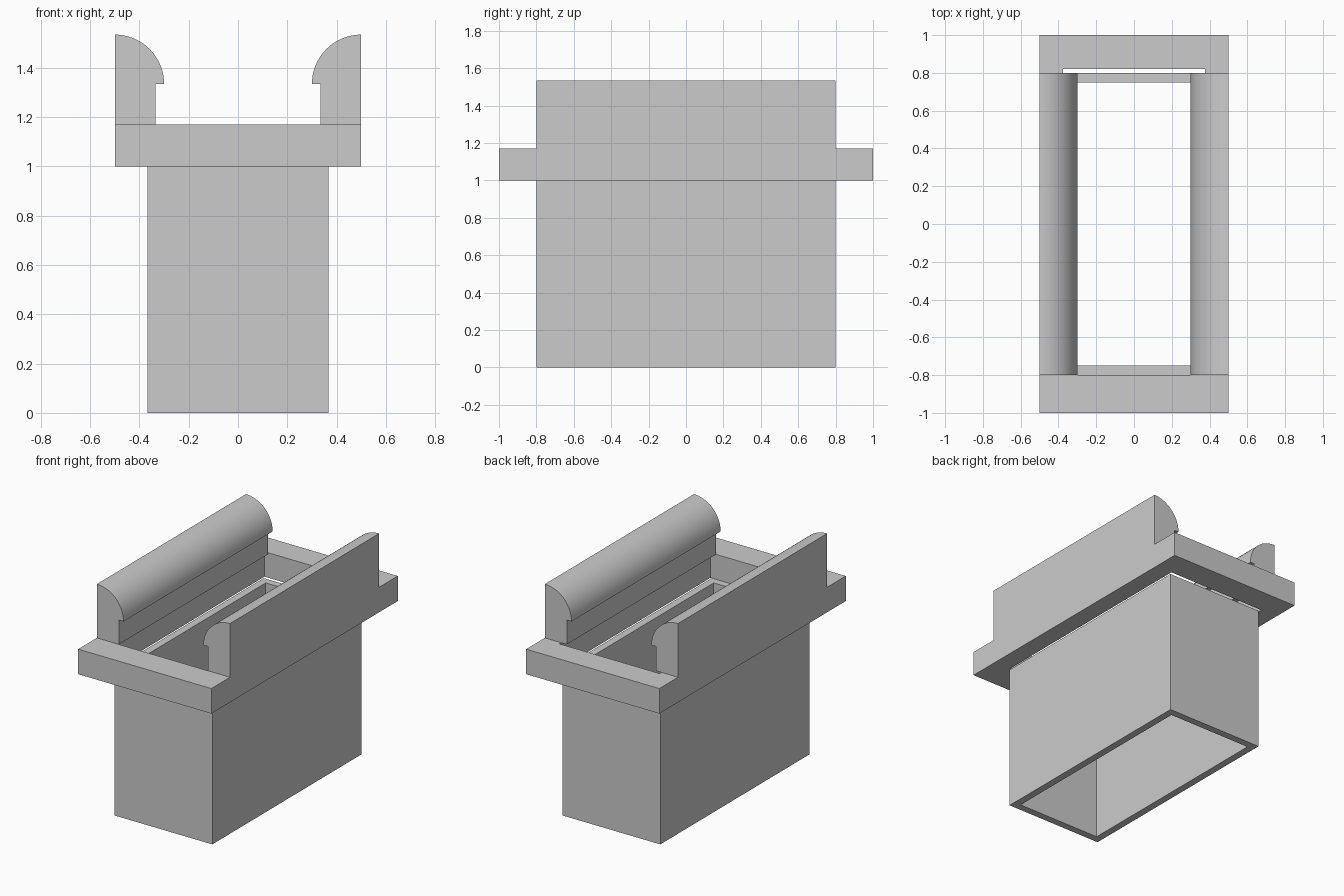
import bpy
import bmesh
import math

cube = bpy.data.objects.get("Cube")
if cube:
    bpy.data.objects.remove(cube, do_unlink=True)

grey = bpy.data.materials.new("plain grey")
grey.use_nodes = True
colour = (0.6, 0.6, 0.6, 1)
grey.diffuse_color = colour
grey.node_tree.nodes["Principled BSDF"].inputs["Base Color"].default_value = colour


def make_object(name, bm):
    bmesh.ops.recalc_face_normals(bm, faces=bm.faces)
    mesh = bpy.data.meshes.new(name)
    bm.to_mesh(mesh)
    bm.free()
    mesh.materials.append(grey)
    obj = bpy.data.objects.new(name, mesh)
    bpy.context.collection.objects.link(obj)
    return obj


def rectangular_tube(name, outer, inner, z0, z1):
    """Open rectangular ring; outer and inner are (x0, x1, y0, y1)."""
    bm = bmesh.new()

    def loop(rect, z):
        x0, x1, y0, y1 = rect
        return [bm.verts.new((x, y, z)) for x, y in
                ((x0, y0), (x1, y0), (x1, y1), (x0, y1))]

    loops = [loop(outer, z0), loop(outer, z1), loop(inner, z1), loop(inner, z0)]
    for a, b in zip(loops, loops[1:] + loops[:1]):
        for i in range(4):
            j = (i + 1) % 4
            bm.faces.new((a[i], a[j], b[j], b[i]))
    return make_object(name, bm)


def rail(name, side, segments=24):
    """Upright strip with a quarter-round lip, extruded along y."""
    edge, radius, z_lip = 0.5, 0.2, 1.335
    profile = [(edge, 1.17), (0.335, 1.17), (0.335, z_lip)]
    for i in range(segments + 1):
        a = math.pi / 2 * i / segments
        profile.append((edge - radius * math.cos(a), z_lip + radius * math.sin(a)))
    bm = bmesh.new()
    face = bm.faces.new([bm.verts.new((side * x, -0.8, z)) for x, z in profile])
    result = bmesh.ops.extrude_face_region(bm, geom=[face], use_keep_orig=True)
    moved = [v for v in result["geom"] if isinstance(v, bmesh.types.BMVert)]
    bmesh.ops.translate(bm, verts=moved, vec=(0, 1.6, 0))
    obj = make_object(name, bm)
    bpy.ops.object.select_all(action="DESELECT")
    obj.select_set(True)
    bpy.context.view_layer.objects.active = obj
    bpy.ops.object.shade_smooth_by_angle(angle=math.radians(30))


# Hollow lower chute, open at both ends
rectangular_tube("lower_chute", (-0.367, 0.367, -0.8, 0.8),
                 (-0.317, 0.317, -0.75, 0.75), 0, 1)

# Flat collar with a slightly longer opening at the back
rectangular_tube("collar_frame", (-0.5, 0.5, -1, 1),
                 (-0.376, 0.376, -0.8, 0.82), 1, 1.17)

# Rounded rails facing each other
rail("left_rail", 1)
rail("right_rail", -1)
